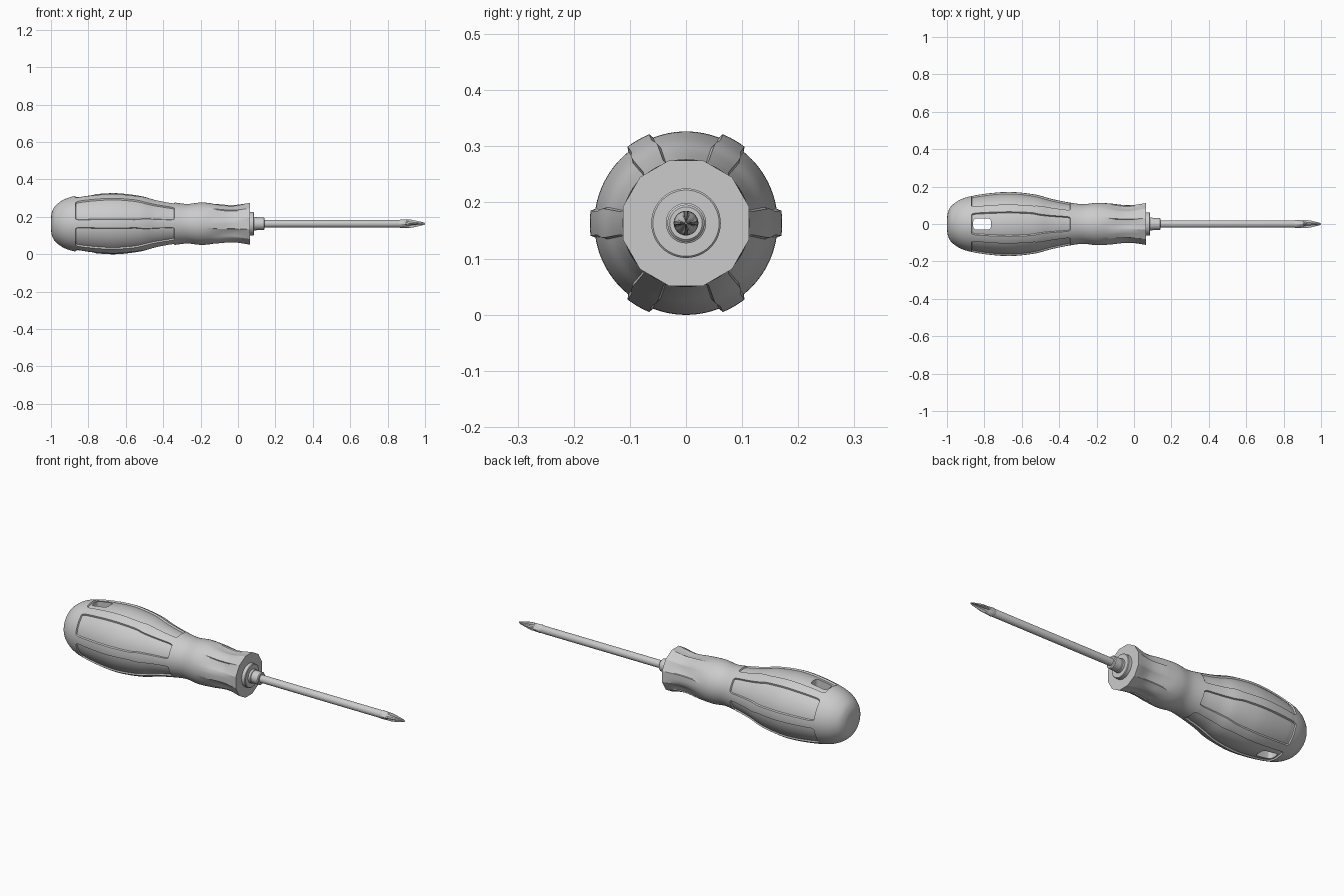
import bpy, bmesh, math
from math import pi, cos, sin, radians

if "Cube" in bpy.data.objects:
    bpy.data.objects.remove(bpy.data.objects["Cube"])

AXIS_Z = 0.163
grey = bpy.data.materials.new("light grey")
grey.use_nodes = True
grey.diffuse_color = (0.6, 0.6, 0.6, 1)
grey.node_tree.nodes["Principled BSDF"].inputs["Base Color"].default_value = (0.6, 0.6, 0.6, 1)


def finish(name, bm, angle=28):
    bmesh.ops.recalc_face_normals(bm, faces=bm.faces)
    mesh = bpy.data.meshes.new(name)
    bm.to_mesh(mesh)
    bm.free()
    obj = bpy.data.objects.new(name, mesh)
    bpy.context.collection.objects.link(obj)
    mesh.materials.append(grey)
    shade(obj, angle)
    return obj


def shade(obj, angle):
    bpy.ops.object.select_all(action='DESELECT')
    obj.select_set(True)
    bpy.context.view_layer.objects.active = obj
    bpy.ops.object.shade_smooth_by_angle(angle=radians(angle))


def skin(name, rings, angle=28):
    """Closed skin over rings given as (x, [(theta, radius), ...])."""
    bm = bmesh.new()
    loops = [[bm.verts.new((x, r * cos(t), AXIS_Z + r * sin(t))) for t, r in ring]
             for x, ring in rings]
    for a, b in zip(loops, loops[1:]):
        for i in range(len(a)):
            j = (i + 1) % len(a)
            bm.faces.new((a[i], a[j], b[j], b[i]))
    bm.faces.new(loops[0])
    bm.faces.new(loops[-1])
    return finish(name, bm, angle)


def lathe(name, profile, sides=48):
    return skin(name, [(x, [(2 * pi * i / sides, r) for i in range(sides)]) for x, r in profile])


def smooth(lo, hi, v):
    t = min(1, max(0, (v - lo) / (hi - lo)))
    return t * t * (3 - 2 * t)


def spline(pts, steps):
    out = []
    for i in range(len(pts) - 1):
        p0, p1, p2, p3 = (pts[min(max(k, 0), len(pts) - 1)] for k in range(i - 1, i + 3))
        for s in range(steps):
            t = s / steps
            out.append(tuple(0.5 * (2 * b + (c - a) * t + (2 * a - 5 * b + 4 * c - d) * t * t
                                    + (3 * b - a - 3 * c + d) * t ** 3)
                             for a, b, c, d in zip(p0, p1, p2, p3)))
    return out + [pts[-1]]


# Handle: six ridges with a sunken grip panel between each pair
PANEL_START, PANEL_END = -0.87, -0.34
outline = spline([(-1, 0.03), (-0.995, 0.062), (-0.98, 0.092), (-0.95, 0.118), (-0.915, 0.136),
                  (PANEL_START, 0.149), (-0.8, 0.161), (-0.71, 0.17), (-0.63, 0.17), (-0.52, 0.156),
                  (-0.44, 0.134), (PANEL_END, 0.114), (-0.27, 0.106), (-0.2, 0.113),
                  (-0.12, 0.109), (-0.05, 0.101), (0, 0.102), (0.065, 0.112)], 6)


def panel_half_angle(x):
    a = 22.5 - 2.5 * smooth(-0.55, -0.49, x) - 5 * smooth(-0.3, -0.05, x)
    end = min(x - PANEL_START, PANEL_END - x)
    if 0 <= end < 0.025:
        a -= 4 * (1 - math.sqrt(1 - (1 - end / 0.025) ** 2))
    return a


def handle_ring(x, r, sunken):
    a = panel_half_angle(x)
    depth = 0.008 if sunken else 0
    neck = smooth(-0.2, 0.03, x)
    flute = 0.007 * smooth(-0.18, -0.08, x) * (1 - smooth(-0.03, 0.06, x))
    ring = []
    for k in range(6):
        centre = 30 + 60 * k
        inner = [(a - 1.5) * i / 6 for i in range(-6, 7)]
        ridge = [a + (60 - 2 * a) * i / 6 for i in range(7)]
        for phi, drop in [(p, depth) for p in inner] + [(p, 0) for p in ridge[:-1]]:
            facet = (phi + 15) % 30 - 15
            rr = r * (1 + neck * (1 / cos(radians(facet)) - 1)) - drop
            rr -= flute * max(0, cos(radians(phi * 3.5))) if abs(phi) < 25 else 0
            ring.append((radians(centre + phi), rr))
        # closing edge of this ridge, where the next panel's wall begins
        ring.append((radians(centre + 60 - a), r * (1 + neck * (1 / cos(radians((75 - a) % 30 - 15)) - 1))))
    return x, ring


rings = []
for x, r in outline:
    if abs(x - PANEL_START) < 1e-6:
        rings.append(handle_ring(x, r, False))
        for d in (0.003, 0.006, 0.01, 0.016):
            rings.append(handle_ring(x + d, r + 0.17 * d, True))
    elif abs(x - PANEL_END) < 1e-6:
        for d in (0.014, 0.009, 0.006, 0.003):
            rings.append(handle_ring(x - d, r + 0.18 * d, True))
        rings.append(handle_ring(x, r, False))
    elif PANEL_START < x < PANEL_START + 0.017 or PANEL_END - 0.015 < x < PANEL_END:
        continue
    else:
        rings.append(handle_ring(x, r, PANEL_START < x < PANEL_END))
handle = skin("handle", rings)

# Hanging hole cut through the handle
bm = bmesh.new()
bmesh.ops.create_cube(bm, size=1)
for v in bm.verts:
    v.co = (v.co.x * 0.095 - 0.812, v.co.y * 0.06, AXIS_Z + v.co.z * 0.5)
uprights = [e for e in bm.edges if abs(e.verts[0].co.z - e.verts[1].co.z) > 0.1]
bmesh.ops.bevel(bm, geom=uprights, offset=0.018, segments=5, affect='EDGES', profile=0.5)
cutter = finish("hole_cutter", bm)
cutter.hide_render = True
cut = handle.modifiers.new("hanging_hole", 'BOOLEAN')
cut.operation, cut.solver, cut.object = 'DIFFERENCE', 'EXACT', cutter
bpy.context.view_layer.objects.active = handle
bpy.ops.object.modifier_apply(modifier=cut.name)
bpy.data.objects.remove(cutter)
shade(handle, 28)

# Washer and collar where the shaft enters the handle
lathe("washer", [(0.05, 0.062), (0.083, 0.062), (0.086, 0.059)])
lathe("collar", [(0.08, 0.036), (0.098, 0.036), (0.1, 0.033), (0.138, 0.033), (0.142, 0.029)])

# Round shaft
lathe("shaft", [(0.13, 0.02), (0.855, 0.02), (0.862, 0.018)], 32)

# Cross tip: four flutes deepening toward the point
tip_rings = []
for x, r in [(0.855, 0.018), (0.868, 0.022), (0.89, 0.022), (0.905, 0.022), (0.925, 0.0215),
             (0.945, 0.018), (0.965, 0.0135), (0.985, 0.009), (0.995, 0.006), (1.0, 0.003)]:
    ring = []
    for i in range(64):
        t = 2 * pi * i / 64
        groove = smooth(0.25, 0.75, abs(sin(2 * t)))
        ring.append((t, r * (1 - 0.6 * groove * smooth(0.868, 0.93, x))))
    tip_rings.append((x, ring))
skin("cross_tip", tip_rings, 35)
